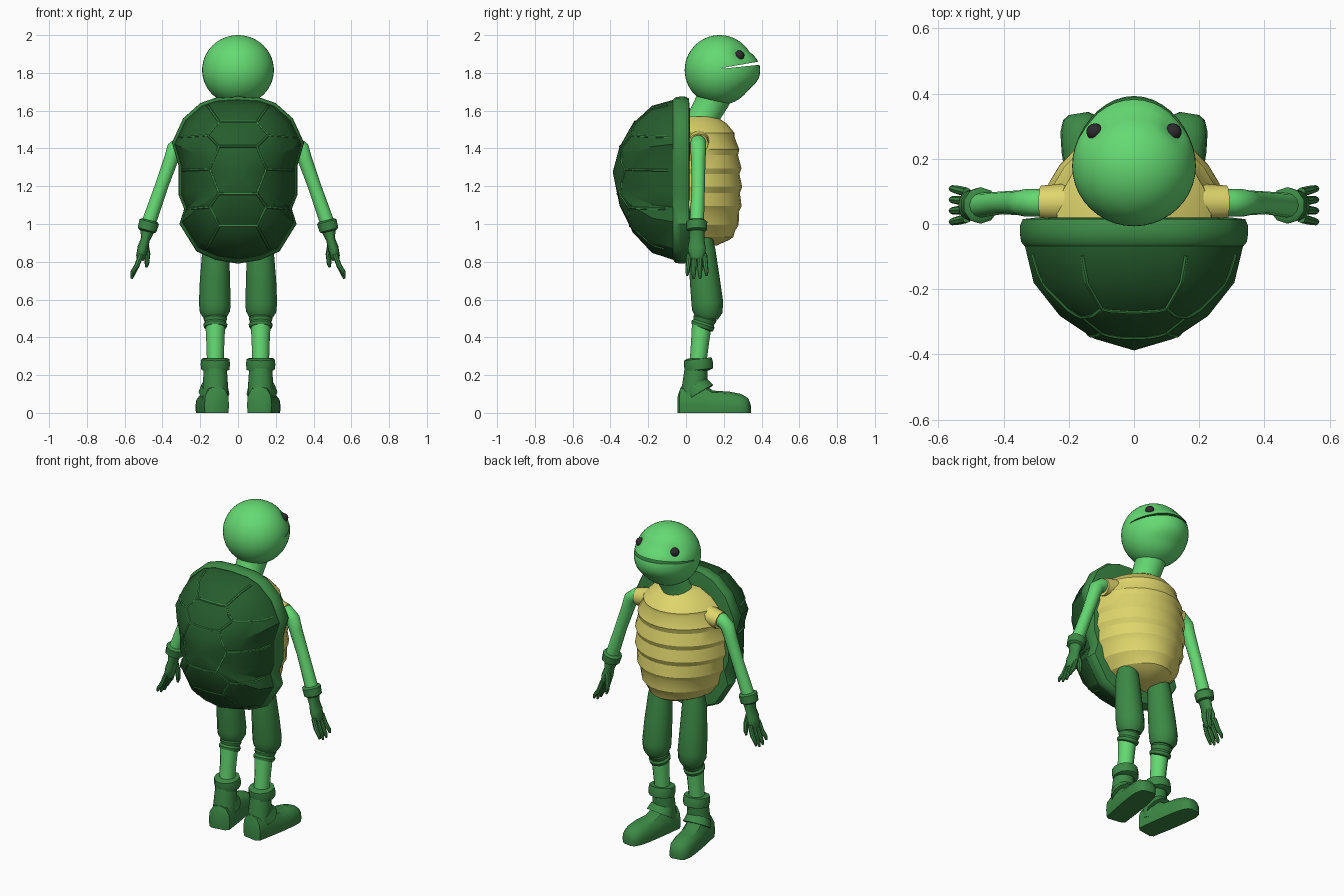
import bpy, bmesh, math
from mathutils import Vector, Matrix
from mathutils.bvhtree import BVHTree

if "Cube" in bpy.data.objects:
    bpy.data.objects.remove(bpy.data.objects["Cube"])


def material(name, rgb):
    m = bpy.data.materials.new(name)
    m.diffuse_color = (*rgb, 1)
    m.use_nodes = True
    m.node_tree.nodes["Principled BSDF"].inputs["Base Color"].default_value = m.diffuse_color
    return m


SKIN = material("bright green", (0.13, 0.70, 0.17))
CLOTH = material("mid green", (0.045, 0.25, 0.06))
SHELL = material("dark green", (0.019, 0.107, 0.026))
BELLY = material("tan yellow", (0.74, 0.67, 0.15))
EYE = material("charcoal", (0.026, 0.024, 0.028))


def finish(name, bm, mat, angle=40):
    bmesh.ops.recalc_face_normals(bm, faces=bm.faces)
    me = bpy.data.meshes.new(name)
    bm.to_mesh(me)
    bm.free()
    me.materials.append(mat)
    ob = bpy.data.objects.new(name, me)
    bpy.context.collection.objects.link(ob)
    bpy.ops.object.select_all(action='DESELECT')
    ob.select_set(True)
    bpy.context.view_layer.objects.active = ob
    if angle:
        bpy.ops.object.shade_smooth_by_angle(angle=math.radians(angle))
    return ob


def skin_rings(bm, rings, cap=True):
    """Join closed rings of points with quads."""
    vs = [[bm.verts.new(p) for p in r] for r in rings]
    n = len(rings[0])
    for a, b in zip(vs, vs[1:]):
        for i in range(n):
            j = (i + 1) % n
            bm.faces.new((a[i], a[j], b[j], b[i]))
    if cap:
        bm.faces.new(vs[0])
        bm.faces.new(vs[-1])
    return vs


def tube(name, pts, mat, sides=12, side=1, ref=(0, 1, 0), angle=40):
    """Round tube along (x, y, z, radius) points; side=-1 mirrors it."""
    p = [Vector(q[:3]) for q in pts]
    rings = []
    for i, q in enumerate(pts):
        t = (p[min(i + 1, len(p) - 1)] - p[max(i - 1, 0)]).normalized()
        u = Vector(ref)
        u = (u - t * u.dot(t)).normalized()
        v = t.cross(u)
        ring = []
        for k in range(sides):
            a = 2 * math.pi * k / sides
            w = p[i] + (u * math.cos(a) + v * math.sin(a)) * q[3]
            ring.append((w.x * side, w.y, w.z))
        rings.append(ring)
    bm = bmesh.new()
    skin_rings(bm, rings)
    return finish(name, bm, mat, angle)


# --- shell: dome and rim share one outline ---
half = [(0, 1.675), (.12, 1.668), (.2, 1.64), (.29, 1.56), (.35, 1.43), (.315, 1.31), (.315, 1.155),
        (.285, 1.08), (.31, 1.0), (.22, .855), (.12, .81), (0, .79)]
outline = half + [(-x, z) for x, z in half[-2:0:-1]]
CZ = 1.265


def shell_ring(t, y):
    return [(x * t, y, CZ + (z - CZ) * t) for x, z in outline]


bm = bmesh.new()
vs = skin_rings(bm, [shell_ring(t, y) for t, y in
                     [(.95, 0), (.955, -.07), (.88, -.18), (.65, -.282), (.35, -.352)]], cap=False)
apex = bm.verts.new((0, -.388, CZ + .01))
for i, v in enumerate(vs[-1]):
    bm.faces.new((v, vs[-1][(i + 1) % len(outline)], apex))
bm.normal_update()
tree = BVHTree.FromBMesh(bm)
finish("shell_dome", bm, SHELL, 30)

bm = bmesh.new()
skin_rings(bm, [shell_ring(t, y) for t, y in
                [(.9, -.06), (.96, -.068), (.99, -.055), (1, -.03), (1, -.005), (.975, .015), (.85, .02)]])
finish("shell_rim", bm, CLOTH, 45)

# --- seams between the shell plates, laid on the dome ---
seams = [[(-.1, 1.41), (.1, 1.41)], [(-.1, 1.16), (.1, 1.16)], [(-.1, 1.54), (.1, 1.54)],
         [(-.1, .99), (.1, .99)]]
for s in (1, -1):
    for line in [[(.1, 1.41), (.15, 1.29), (.1, 1.16)], [(.1, 1.41), (.16, 1.47), (.1, 1.54), (.16, 1.625)],
                 [(.16, 1.47), (.31, 1.46)], [(.15, 1.29), (.295, 1.285)],
                 [(.1, 1.16), (.15, 1.09), (.1, .99), (.165, .87)], [(.15, 1.09), (.268, 1.08)]]:
        seams.append([(x * s, z) for x, z in line])
for line in seams:
    for (x0, z0), (x1, z1) in zip(line, line[1:]):
        pts = []
        for k in range(9):
            f = k / 8
            hit = tree.ray_cast(Vector((x0 + (x1 - x0) * f, -1, z0 + (z1 - z0) * f)), Vector((0, 1, 0)))[0]
            if hit:
                pts.append((hit.x, hit.y + .002, hit.z, .007))
        if len(pts) > 1:
            tube("shell_seam", pts, CLOTH, 6, ref=(z1 - z0, 0, x0 - x1))

# --- ribbed belly: half-oval rings with pinched bands ---
profile = [(.885, .08, .16), (.915, .17, .235), (.965, .225, .268), (1.065, .265, .288), (1.165, .285, .293),
           (1.265, .29, .291), (1.365, .28, .283), (1.46, .25, .265), (1.53, .2, .225), (1.57, .11, .16)]
rings = []


def belly_ring(z, w, d):
    return [(w * math.cos(math.pi * k / 14), -.01 + (d + .01) * math.sin(math.pi * k / 14), z) for k in range(15)]


for i, (z, w, d) in enumerate(profile):
    pinch = 0 if i in (0, 9) else .008
    rings.append(belly_ring(z, w - pinch, d - pinch))
    if 1 <= i < 8:
        z2, w2, d2 = profile[i + 1]
        rings.append(belly_ring(z + (z2 - z) * .3, w + (w2 - w) * .3 + .005, d + (d2 - d) * .3 + .005))
bm = bmesh.new()
skin_rings(bm, rings)
finish("belly", bm, BELLY, 25)

# --- neck ---
tube("neck", [(0, .07, 1.5, .095), (0, .1, 1.58, .082), (0, .145, 1.66, .088), (0, .17, 1.74, .1)], SKIN, 16)

# --- head: sphere with a fuller muzzle and shallow eye sockets ---
bm = bmesh.new()
bmesh.ops.create_uvsphere(bm, u_segments=40, v_segments=28, radius=1)
for v in bm.verts:
    c = v.co.copy()
    muzzle = max(0, c.y) ** 2 * max(0, 1 - (abs(c.z + .02) / .55) ** 3) * .03
    v.co = Vector((c.x * .19, .178 + c.y * .185 + muzzle, 1.815 + c.z * .185))
    for s in (1, -1):
        d = (v.co - Vector((.128 * s, .292, 1.895))).length
        if d < .06:
            v.co -= Vector((s * .6, .6, .4)) * .016 * (1 - d / .06)
head = finish("head", bm, SKIN, 50)

# --- mouth: thin wedge cut through the muzzle ---
bm = bmesh.new()
wedge = [(.19, 1.822), (.42, 1.846), (.42, 1.866), (.19, 1.826)]
skin_rings(bm, [[(x, y, z) for y, z in wedge] for x in (-.3, .3)])
cutter = finish("mouth_cutter", bm, CLOTH, 0)
cutter.hide_render = True
head.data.materials.append(CLOTH)
mod = head.modifiers.new("mouth", 'BOOLEAN')
mod.operation, mod.object, mod.solver = 'DIFFERENCE', cutter, 'EXACT'
mod.material_mode = 'TRANSFER'
bpy.context.view_layer.objects.active = head
bpy.ops.object.modifier_apply(modifier=mod.name)
bpy.data.objects.remove(cutter)

for s, tag in ((1, "right"), (-1, "left")):
    # eyes
    bm = bmesh.new()
    bmesh.ops.create_uvsphere(bm, u_segments=14, v_segments=10, radius=.026)
    bmesh.ops.translate(bm, verts=bm.verts, vec=(.12 * s, .283, 1.893))
    finish(tag + "_eye", bm, EYE)

    def part(name, pts, mat, sides=12, **kw):
        return tube(tag + "_" + name, pts, mat, sides, s, **kw)

    # arm with shoulder collar
    part("shoulder_collar", [(.19, .065, 1.44, .06), (.285, .065, 1.425, .053)], BELLY)
    part("arm", [(.2, .065, 1.435, .04), (.3, .065, 1.43, .042), (.335, .065, 1.40, .042), (.355, .065, 1.34, .038),
                 (.405, .065, 1.2, .035), (.475, .057, 1.0, .038)], SKIN)
    # glove
    part("glove_cuff", [(.468, .057, 1.02, .045), (.47, .057, 1.012, .056), (.482, .057, .968, .053),
                        (.484, .057, .96, .04)], CLOTH, 10)
    hand = part("glove_palm", [(.48, .057, .97, .04), (.49, .057, .92, .04), (.505, .057, .87, .048),
                               (.515, .057, .825, .042), (.518, .057, .81, .03)], CLOTH)
    for v in hand.data.vertices:      # flatten the palm towards its middle
        if v.co.z < .94:
            mid = s * (.49 + (.92 - v.co.z) * .28)
            v.co.x = mid + (v.co.x - mid) * .6
    for k in range(4):
        y = .017 + k * .027
        tip = .057 + (y - .057) * 1.25
        drop = .71 if k in (1, 2) else .727
        part("finger", [(.513, y, .84, .014), (.535, (y + tip) / 2, .78, .014), (.558, tip, drop + .02, .011),
                        (.563, tip, drop, .006)], CLOTH, 8)
    part("thumb", [(.492, .08, .9, .018), (.48, .09, .84, .016), (.482, .095, .79, .012), (.485, .095, .77, .006)],
         CLOTH, 8)

    # leg: trousers, knee band, shin
    part("trouser", [(.115, .08, .98, .05), (.118, .085, .86, .071), (.122, .1, .7, .08), (.123, .113, .58, .084),
                     (.122, .113, .535, .08), (.12, .108, .505, .062)], CLOTH)
    part("knee_band", [(.12, .102, .515, .055), (.12, .1, .5, .063), (.12, .094, .48, .056), (.12, .09, .468, .064),
                       (.12, .085, .452, .06), (.12, .083, .448, .045)], CLOTH)
    part("shin", [(.12, .085, .48, .053), (.12, .075, .38, .048), (.12, .063, .26, .044)], SKIN)

    # boot: tilted cuff, ankle, strap and foot
    part("boot_cuff", [(.12, .062, .289, .05), (.12, .062, .285, .074), (.12, .066, .257, .078),
                       (.12, .07, .228, .074), (.12, .07, .224, .05)], CLOTH, ref=(0, 1, .15))
    part("boot_ankle", [(.12, .055, .25, .06), (.12, .048, .16, .066), (.12, .035, .05, .07)], CLOTH)
    part("boot_strap", [(.124, .05, .145, .07), (.127, .075, .105, .082)], CLOTH)
    bm = bmesh.new()
    rings = []
    for y, w, h in [(-.075, .045, .1), (-.06, .066, .14), (.06, .07, .15), (.11, .071, .118), (.2, .07, .112),
                    (.26, .064, .1), (.295, .05, .08), (.308, .03, .05)]:
        rings.append([(w * a, y, h * b) for a, b in [(-.95, 0), (.95, 0), (1, .3), (.93, .65), (.6, .92), (0, 1),
                                                     (-.6, .92), (-.93, .65), (-1, .3)]])
    skin_rings(bm, rings)
    bmesh.ops.rotate(bm, verts=bm.verts, cent=(0, 0, 0), matrix=Matrix.Rotation(math.radians(-9), 3, 'Z'))
    bmesh.ops.translate(bm, verts=bm.verts, vec=(.122, .035, 0))
    for v in bm.verts:
        v.co.x *= s
    finish(tag + "_boot_foot", bm, CLOTH, 40)
